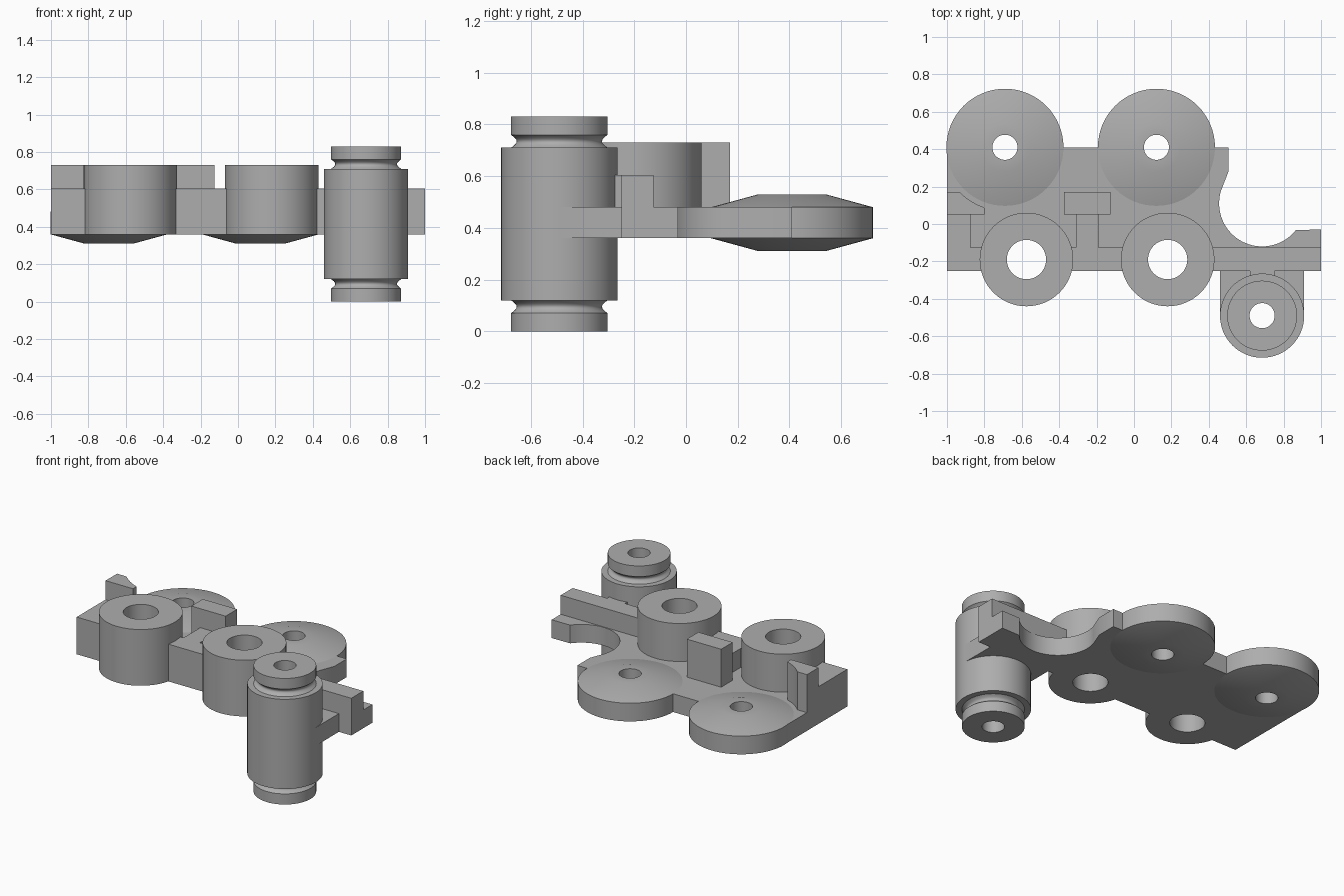
import bpy, bmesh
from math import cos, sin, pi, radians

cube = bpy.data.objects.get("Cube")
if cube:
    bpy.data.objects.remove(cube, do_unlink=True)

GREY = (0.42, 0.42, 0.42, 1)
grey = bpy.data.materials.new("plain grey")
grey.use_nodes = True
grey.diffuse_color = GREY
grey.node_tree.nodes["Principled BSDF"].inputs["Base Color"].default_value = GREY

LOW, PLATE_TOP, WALL_TOP, TALL = 0.36, 0.48, 0.605, 0.73
PADS = [(-0.69, 0.41), (0.12, 0.41)]
BOSSES = [(-0.575, -0.19), (0.18, -0.19)]
PIN = (0.685, -0.49)
PAD_HOLE, BOSS_HOLE = 0.067, 0.105


def finish(name, bm):
    bmesh.ops.recalc_face_normals(bm, faces=bm.faces)
    mesh = bpy.data.meshes.new(name)
    bm.to_mesh(mesh)
    bm.free()
    mesh.materials.append(grey)
    obj = bpy.data.objects.new(name, mesh)
    bpy.context.collection.objects.link(obj)
    return obj


def select(obj):
    bpy.ops.object.select_all(action='DESELECT')
    obj.select_set(True)
    bpy.context.view_layer.objects.active = obj


def smooth(obj):
    select(obj)
    bpy.ops.object.shade_smooth_by_angle(angle=radians(30))


def arc(centre, r, start, end, steps=32):
    angles = [radians(start + (end - start) * i / steps) for i in range(steps + 1)]
    return [(centre[0] + r * cos(a), centre[1] + r * sin(a)) for a in angles]


def extrude(name, outline, z0, z1):
    bm = bmesh.new()
    face = bm.faces.new([bm.verts.new((x, y, z0)) for x, y in outline])
    top = bmesh.ops.extrude_face_region(bm, geom=[face])["geom"]
    bmesh.ops.translate(bm, vec=(0, 0, z1 - z0),
                        verts=[v for v in top if isinstance(v, bmesh.types.BMVert)])
    return finish(name, bm)


def block(name, x0, x1, y0, y1, z0, z1):
    return extrude(name, [(x0, y0), (x1, y0), (x1, y1), (x0, y1)], z0, z1)


def lathe(name, centre, profile, sides=64):
    """Revolve a closed (radius, z) loop about a vertical axis."""
    bm = bmesh.new()
    rings = [[bm.verts.new((centre[0] + r * cos(2 * pi * i / sides),
                            centre[1] + r * sin(2 * pi * i / sides), z))
              for i in range(sides)] for r, z in profile]
    for a, b in zip(rings, rings[1:] + rings[:1]):
        for i in range(sides):
            j = (i + 1) % sides
            bm.faces.new((a[i], a[j], b[j], b[i]))
    obj = finish(name, bm)
    smooth(obj)
    return obj


def drill(obj, holes):
    for centre, r in holes:
        cutter = extrude("hole_cutter", arc(centre, r, 0, 354.375, 63), 0, 1)
        cutter.hide_render = True
        mod = obj.modifiers.new("hole", 'BOOLEAN')
        mod.operation, mod.solver, mod.object = 'DIFFERENCE', 'EXACT', cutter
        select(obj)
        bpy.ops.object.modifier_apply(modifier=mod.name)
        bpy.data.objects.remove(cutter, do_unlink=True)
    smooth(obj)


boss_holes = [(c, BOSS_HOLE) for c in BOSSES]
pad_holes = [(c, PAD_HOLE) for c in PADS]

# Base plate with the round bite on its left side
outline = [(-1, -0.25), (1, -0.25), (1, -0.03)]
outline += arc((0.685, 0.11), 0.23, -38, -197)
outline += [(0.505, 0.28), (0.505, 0.41), (-1, 0.41)]
plate = extrude("base_plate", outline, LOW, PLATE_TOP)
drill(plate, boss_holes + pad_holes)

# Front wall
wall = block("front_wall", -1, 1, -0.25, -0.125, LOW, WALL_TOP)
drill(wall, boss_holes)

# Side wall and centre stem behind the front wall
block("side_wall", -1, -0.875, -0.125, 0.05, LOW, WALL_TOP)
block("centre_stem", -0.31, -0.19, -0.125, 0.05, PLATE_TOP, WALL_TOP)

# Tall posts, the outer one hollowed around its pad
block("centre_post", -0.375, -0.125, 0.05, 0.17, PLATE_TOP, TALL)
post = [(-1, 0.17), (-1, 0.05), (-0.8, 0.05)] + arc(PADS[0], 0.34, 251, 225, 12)
smooth(extrude("side_post", post, LOW, TALL))

# Pads with shallow cones above and below
for i, c in enumerate(PADS):
    lathe(f"pad_{i + 1}", c, [(PAD_HOLE, 0.31), (0.13, 0.31), (0.313, LOW),
                              (0.313, PLATE_TOP), (0.13, 0.53), (PAD_HOLE, 0.53)])

# Upright bosses
for i, c in enumerate(BOSSES):
    lathe(f"boss_{i + 1}", c, [(BOSS_HOLE, LOW), (0.25, LOW),
                               (0.25, TALL), (BOSS_HOLE, TALL)])

# Pin barrel: half profile with a rounded groove, mirrored top to bottom
HEIGHT = 0.83
groove = [(0.187 - 0.022 * sin(pi * k / 8), 0.07 + 0.05 * k / 8) for k in range(9)]
half = [(PAD_HOLE, 0), (0.187, 0)] + groove + [(0.225, 0.12)]
lathe("pin_barrel", PIN, half + [(r, HEIGHT - z) for r, z in reversed(half)])

# Tab and rib joining the barrel to the wall
tab = block("barrel_tab", PIN[0] - 0.225, PIN[0] + 0.225, PIN[1], -0.25, LOW, PLATE_TOP)
drill(tab, [(PIN, PAD_HOLE)])
block("barrel_rib", 0.62, 0.75, -0.29, -0.25, LOW, WALL_TOP)
